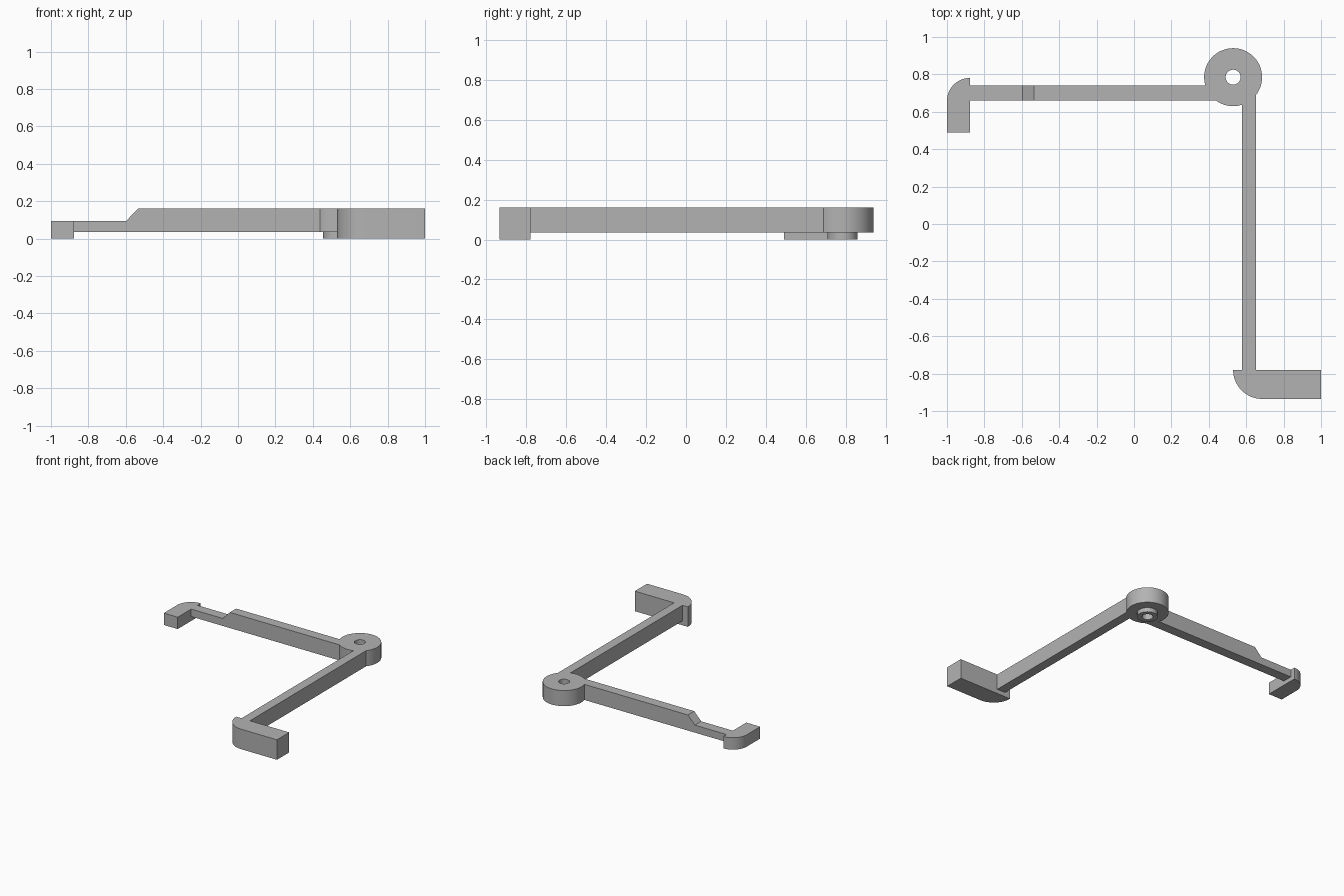
import bpy, bmesh, math
from mathutils import Vector

if "Cube" in bpy.data.objects:
    bpy.data.objects.remove(bpy.data.objects["Cube"], do_unlink=True)

HUB = (0.53, 0.785)      # pivot centre
HUB_R = 0.155
LOW, TOP, THIN = 0.035, 0.16, 0.095

grey = bpy.data.materials.new("plain grey")
grey.use_nodes = True
COLOUR = (0.45, 0.45, 0.45, 1)
grey.diffuse_color = COLOUR
grey.node_tree.nodes["Principled BSDF"].inputs["Base Color"].default_value = COLOUR


def arc(centre, radius, start, end, steps):
    """Points along an arc, angles in degrees."""
    angles = [math.radians(start + (end - start) * i / steps) for i in range(steps + 1)]
    return [(centre[0] + radius * math.cos(a), centre[1] + radius * math.sin(a)) for a in angles]


def prism(name, outline, low, high, along="Z"):
    """Extrude a closed outline along Z (xy outline) or Y (xz outline)."""
    bm = bmesh.new()
    place = (lambda p: (p[0], p[1], low)) if along == "Z" else (lambda p: (p[0], low, p[1]))
    face = bm.faces.new([bm.verts.new(place(p)) for p in outline])
    moved = bmesh.ops.extrude_face_region(bm, geom=[face])["geom"]
    step = Vector((0, 0, high - low)) if along == "Z" else Vector((0, high - low, 0))
    bmesh.ops.translate(bm, vec=step, verts=[v for v in moved if isinstance(v, bmesh.types.BMVert)])
    bmesh.ops.recalc_face_normals(bm, faces=bm.faces)
    mesh = bpy.data.meshes.new(name)
    bm.to_mesh(mesh)
    bm.free()
    mesh.materials.append(grey)
    obj = bpy.data.objects.new(name, mesh)
    bpy.context.collection.objects.link(obj)
    return obj


def disc(name, radius, low, high):
    return prism(name, arc(HUB, radius, 0, 360, 64)[:-1], low, high)


def activate(obj):
    bpy.ops.object.select_all(action="DESELECT")
    obj.select_set(True)
    bpy.context.view_layer.objects.active = obj


def cut(objects, radius):
    """Remove a vertical cylinder at the pivot from each object."""
    cutter = disc("cutter", radius, -0.2, 0.4)
    cutter.hide_render = True
    for obj in objects:
        mod = obj.modifiers.new("cut", "BOOLEAN")
        mod.operation, mod.solver, mod.object = "DIFFERENCE", "EXACT", cutter
        activate(obj)
        bpy.ops.object.modifier_apply(modifier=mod.name)
    bpy.data.objects.remove(cutter, do_unlink=True)


# Pivot hub with a raised washer underneath and a through hole
hub = disc("pivot_hub", HUB_R, LOW, TOP)
washer = disc("pivot_washer", 0.075, 0, LOW)
cut([hub, washer], 0.04)

# Long arm running to the front, and stepped arm running to the right
long_arm = prism("long_arm", [(0.577, -0.78), (0.652, -0.78), (0.652, 0.75), (0.577, 0.75)], LOW, TOP)
stepped_arm = prism("stepped_arm", [(-0.877, LOW), (0.5, LOW), (0.5, TOP), (-0.535, TOP),
                                    (-0.597, THIN), (-0.877, THIN)], 0.66, 0.74, "Y")
cut([long_arm, stepped_arm], HUB_R)

# End blocks, each with one rounded outer corner
foot = prism("front_foot", [(1, -0.935), (1, -0.78)]
             + arc((0.685, -0.78), 0.155, 180, 270, 16), 0, TOP)
hook = prism("side_hook", [(-1, 0.49), (-0.877, 0.49)]
             + arc((-0.877, 0.658), 0.123, 90, 180, 16), 0, THIN)

for part in (hub, washer, long_arm, stepped_arm, foot, hook):
    activate(part)
    bpy.ops.object.shade_smooth_by_angle(angle=math.radians(30))
